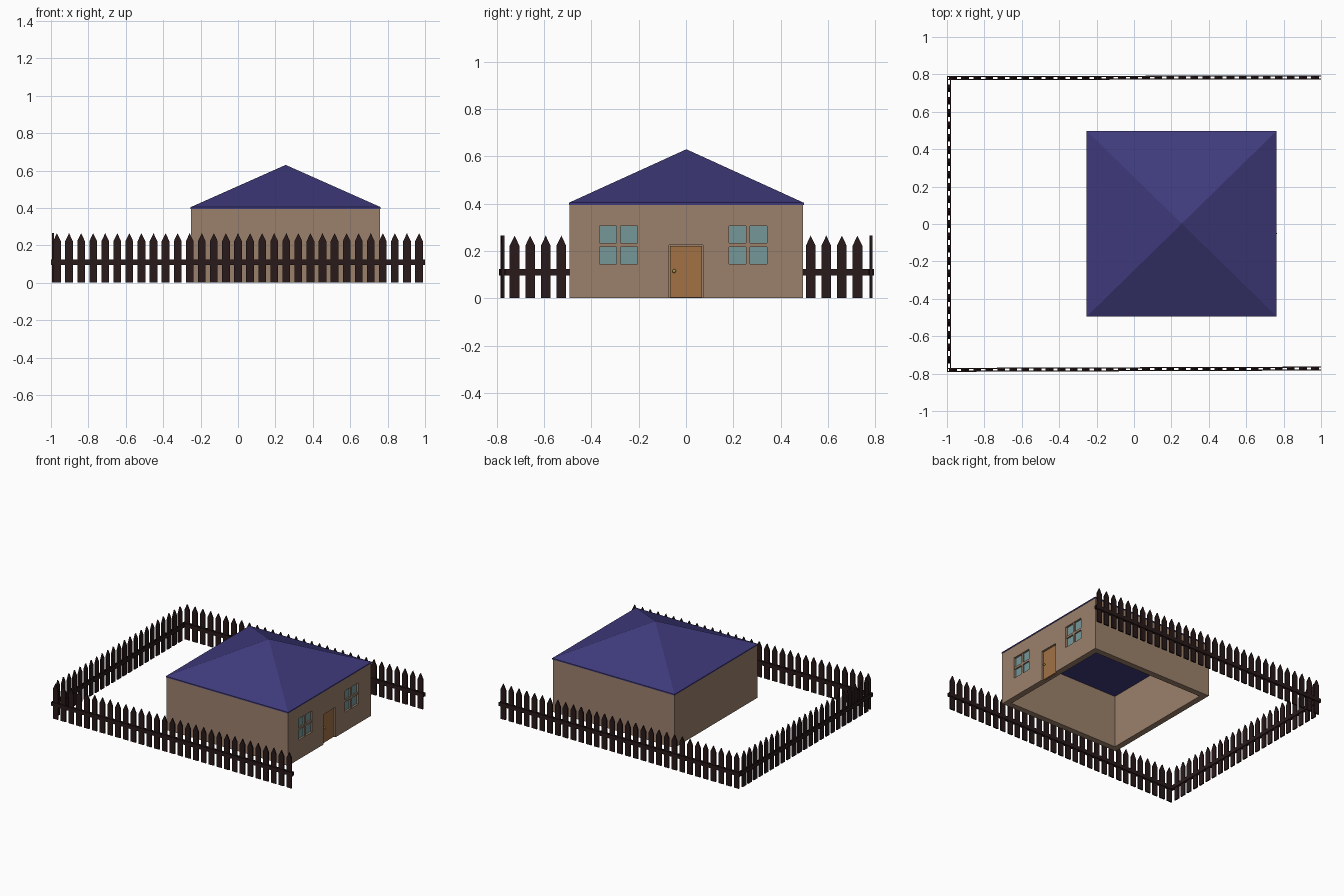
import bpy, bmesh, math
from mathutils import Vector, Matrix

if "Cube" in bpy.data.objects:
    bpy.data.objects.remove(bpy.data.objects["Cube"])


def material(name, rgb):
    m = bpy.data.materials.new(name)
    m.diffuse_color = (*rgb, 1)
    m.use_nodes = True
    m.node_tree.nodes["Principled BSDF"].inputs["Base Color"].default_value = m.diffuse_color
    return m


WALL = material("wall_plaster", (0.33, 0.22, 0.15))
ROOF = material("roof_blue", (0.05, 0.042, 0.20))
DOOR = material("door_wood", (0.36, 0.17, 0.06))
GLASS = material("glass", (0.18, 0.31, 0.31))
FENCE = material("fence_wood", (0.022, 0.01, 0.01))
BRASS = material("brass", (0.40, 0.32, 0.06))


def finish(name, bm, mat):
    bmesh.ops.recalc_face_normals(bm, faces=bm.faces)
    me = bpy.data.meshes.new(name)
    bm.to_mesh(me)
    bm.free()
    ob = bpy.data.objects.new(name, me)
    bpy.context.collection.objects.link(ob)
    if mat:
        me.materials.append(mat)
    return ob


def add_box(bm, lo, hi, mtx=Matrix()):
    lo, hi = Vector(lo), Vector(hi)
    size = Matrix.Diagonal((*(hi - lo), 1))
    bmesh.ops.create_cube(bm, size=1, matrix=mtx @ Matrix.Translation((lo + hi) / 2) @ size)


def box(name, lo, hi, mat=None):
    bm = bmesh.new()
    add_box(bm, lo, hi)
    return finish(name, bm, mat)


def cut(target, lo, hi):
    cutter = box("cutter", lo, hi)
    cutter.hide_render = True
    mod = target.modifiers.new("cut", 'BOOLEAN')
    mod.operation, mod.solver, mod.object = 'DIFFERENCE', 'EXACT', cutter
    bpy.context.view_layer.objects.active = target
    bpy.ops.object.modifier_apply(modifier=mod.name)
    bpy.data.objects.remove(cutter)


X0, X1, Y0, Y1 = -0.25, 0.76, -0.492, 0.495
EAVE, APEX, T = 0.395, 0.63, 0.045

# Hollow walls, open at the bottom, with recesses for door and windows
walls = box("walls", (X0, Y0, 0), (X1, Y1, EAVE), WALL)
cut(walls, (X0 + T, Y0 + T, -0.1), (X1 - T, Y1 - T, 0.5))
cut(walls, (X1 - 0.02, -0.072, -0.1), (X1 + 0.1, 0.072, 0.225))

# Windows: recessed panes behind wall-coloured glazing bars
for side, yc in (("left", -0.285), ("right", 0.262)):
    zc, h = 0.225, 0.08
    cut(walls, (X1 - 0.02, yc - h, zc - h), (X1 + 0.1, yc + h, zc + h))
    box(side + "_window_glass", (X1 - 0.025, yc - h, zc - h), (X1 - 0.015, yc + h, zc + h), GLASS)
    bm = bmesh.new()
    add_box(bm, (X1 - 0.018, yc - 0.008, zc - h), (X1 - 0.004, yc + 0.008, zc + h))
    add_box(bm, (X1 - 0.018, yc - h, zc - 0.008), (X1 - 0.0045, yc + h, zc + 0.008))
    finish(side + "_window_bars", bm, WALL)

# Door and knob
box("door", (X1 - 0.025, -0.067, 0.003), (X1 - 0.01, 0.067, 0.22), DOOR)
bm = bmesh.new()
bmesh.ops.create_uvsphere(bm, u_segments=12, v_segments=8, radius=0.008,
                          matrix=Matrix.Translation((X1 - 0.004, -0.05, 0.115)))
knob = finish("door_knob", bm, BRASS)
knob.data.shade_smooth()

# Pyramid roof with a thin eave edge
box("roof_edge", (X0 - 0.003, Y0 - 0.003, EAVE), (X1 + 0.003, Y1 + 0.003, 0.404), ROOF)
bm = bmesh.new()
base = [bm.verts.new((x, y, 0.404)) for x, y in
        ((X0 - 0.003, Y0 - 0.003), (X1 + 0.003, Y0 - 0.003),
         (X1 + 0.003, Y1 + 0.003), (X0 - 0.003, Y1 + 0.003))]
tip = bm.verts.new(((X0 + X1) / 2, (Y0 + Y1) / 2, APEX))
bm.faces.new(base)
for i in range(4):
    bm.faces.new((base[i], base[(i + 1) % 4], tip))
finish("roof", bm, ROOF)


# Picket fence run: pointed boards between two thin rails
def fence(name, start, end, count, margin):
    a, b = Vector((*start, 0)), Vector((*end, 0))
    length = (b - a).length
    mtx = Matrix.Translation(a) @ Matrix.Rotation(math.atan2(b.y - a.y, b.x - a.x), 4, 'Z')
    bm = bmesh.new()
    w, t = 0.0205, 0.005
    for i in range(count):
        c = margin + (length - 2 * margin) * i / (count - 1)
        prof = ((-w, 0), (w, 0), (w, 0.222), (0, 0.265), (-w, 0.222))
        front = [bm.verts.new(mtx @ Vector((c + u, -t, z))) for u, z in prof]
        f = bm.faces.new(front)
        new = bmesh.ops.extrude_face_region(bm, geom=[f], use_keep_orig=True)["geom"]
        moved = [v for v in new if isinstance(v, bmesh.types.BMVert)]
        bmesh.ops.translate(bm, verts=moved, vec=mtx.to_3x3() @ Vector((0, 2 * t, 0)))
    for s in (-1, 1):
        ys = sorted((s * t, s * 0.0105))
        add_box(bm, (0, ys[0], 0.096), (length, ys[1], 0.124), mtx)
    finish(name, bm, FENCE)


fence("front_fence", (-1, -0.78), (1, -0.773), 31, 0.032)
fence("back_fence", (-1, 0.78), (1, 0.784), 31, 0.032)
fence("left_fence", (-0.989, -0.79), (-0.989, 0.79), 23, 0.065)
